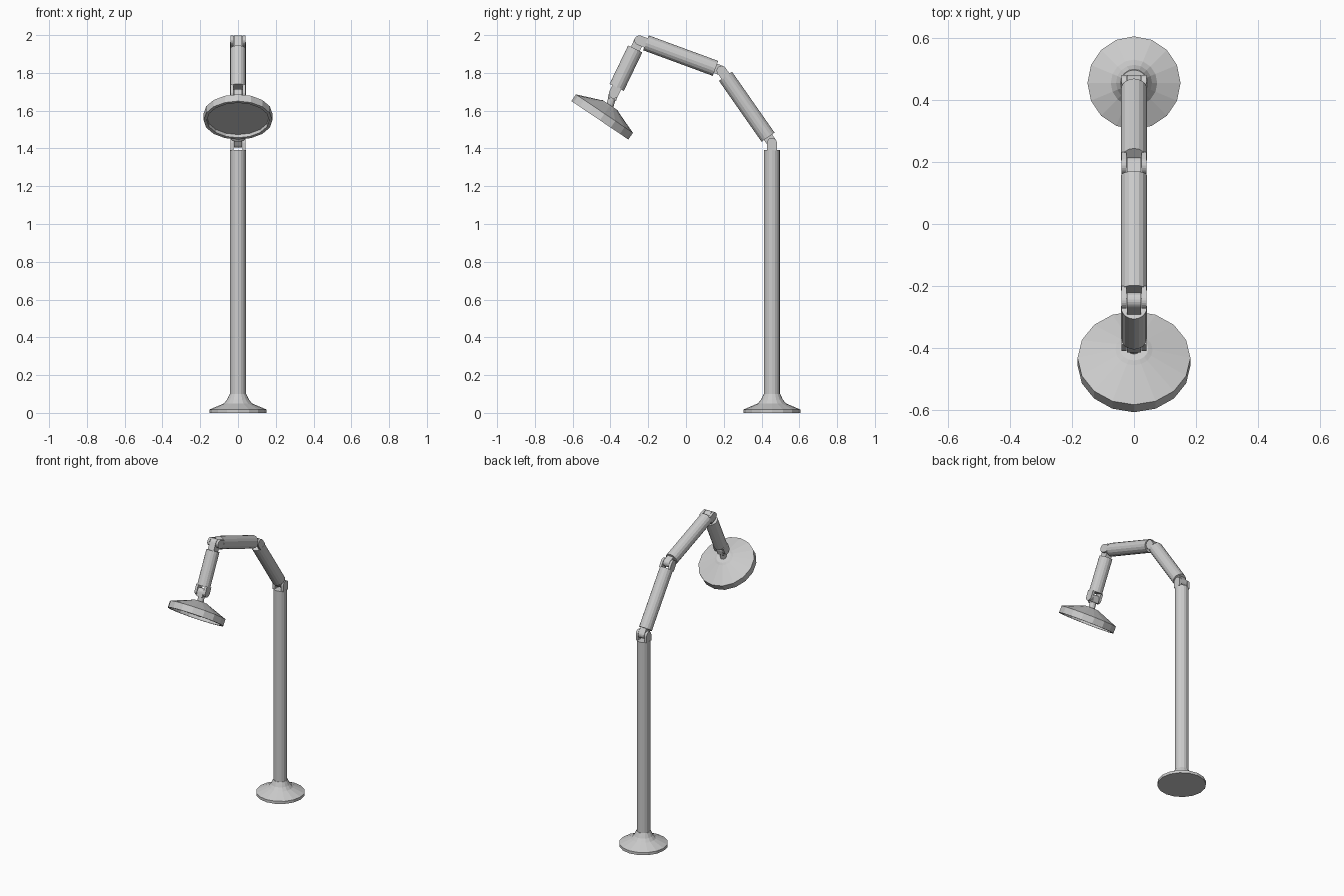
import bpy, bmesh, math
from mathutils import Vector, Matrix

if "Cube" in bpy.data.objects:
    bpy.data.objects.remove(bpy.data.objects["Cube"])

SIDES = 16
R = 0.042          # tube radius
X = Vector((1, 0, 0))


def finish(bm, name):
    bmesh.ops.remove_doubles(bm, verts=bm.verts, dist=1e-5)
    bmesh.ops.recalc_face_normals(bm, faces=bm.faces)
    me = bpy.data.meshes.new(name)
    bm.to_mesh(me)
    bm.free()
    ob = bpy.data.objects.new(name, me)
    bpy.context.collection.objects.link(ob)
    return ob


def frame(origin, axis):
    """Matrix whose local z follows axis and local x stays world x."""
    z = axis.normalized()
    m = Matrix((X, z.cross(X), z)).transposed().to_4x4()
    return Matrix.Translation(origin) @ m


def lathe(name, profile, mat, sides=SIDES):
    """Revolve (radius, height) points, capping both ends."""
    bm = bmesh.new()
    rings = []
    for r, h in profile:
        rings.append([bm.verts.new(mat @ Vector((r * math.cos(a), r * math.sin(a), h)))
                      for a in (2 * math.pi * i / sides for i in range(sides))])
    for a, b in zip(rings, rings[1:]):
        for i in range(sides):
            j = (i + 1) % sides
            bm.faces.new((a[i], a[j], b[j], b[i]))
    bm.faces.new(rings[0])
    bm.faces.new(rings[-1])
    return finish(bm, name)


def lug(name, pivot, axis, x0, x1, reach, r=0.026):
    """Hinge plate: round around the pivot, straight sides reaching along axis."""
    mat = frame(pivot, axis)
    n = 10
    outline = [(reach, r)]
    outline = [(r, reach)] + [(r * math.cos(math.pi * i / n), -r * math.sin(math.pi * i / n))
                              for i in range(n + 1)] + [(-r, reach)]
    bm = bmesh.new()
    face = bm.faces.new([bm.verts.new(mat @ Vector((x0, u, v))) for u, v in outline])
    ext = bmesh.ops.extrude_face_region(bm, geom=[face], use_keep_orig=True)
    bmesh.ops.translate(bm, vec=(x1 - x0, 0, 0),
                        verts=[g for g in ext["geom"] if isinstance(g, bmesh.types.BMVert)])
    return finish(bm, name)


# pivots along the lamp, from base to head
foot = Vector((0, 0.455, 0))
joints = [Vector((0, 0.455, 1.43)), Vector((0, 0.188, 1.812)),
          Vector((0, -0.247, 1.972)), Vector((0, -0.383, 1.69))]

# shade placement
shade_axis = Vector((0, 0.56, 0.83))
shade_origin = Vector((0, -0.456, 1.549))
shade_top = shade_origin + shade_axis.normalized() * 0.095

# flared base
lathe("base", [(0.15, 0), (0.15, 0.018), (0.075, 0.05), (0.058, 0.07), (0.044, 0.1)],
      Matrix.Translation(foot))

# tubes: pole then three arms, each between two pivots
nodes = [foot] + joints
names = ["pole", "lower_arm", "middle_arm", "upper_arm"]
starts = [0.09, 0.036, 0.034, 0.05]
for name, a, b, s in zip(names, nodes, nodes[1:], starts):
    d = b - a
    lathe(name, [(R, s), (R, d.length - 0.037)], frame(a, d))

# hinges: outer fork on the earlier part, middle tongue on the next part
ahead = joints[1:] + [shade_top]
for i, p in enumerate(joints):
    for side in (-1, 1):
        lug(f"hinge_fork_{i + 1}", p, nodes[i] - p, side * 0.024, side * 0.04, 0.04)
    if i < 3:
        lug(f"hinge_tongue_{i + 1}", p, ahead[i] - p, -0.022, 0.022, 0.055)

# stem from the last hinge to the shade
lug("shade_stem_tongue", joints[3], ahead[3] - joints[3], -0.022, 0.022, 0.03, r=0.024)
stem = shade_top - joints[3]
lathe("shade_stem", [(0.02, 0.0), (0.02, stem.length + 0.012)], frame(joints[3], stem), 12)

# shade with recessed light face
lathe("shade", [(0.165, 0.02), (0.165, 0), (0.182, 0), (0.182, 0.043),
                (0.06, 0.09), (0.046, 0.097)], frame(shade_origin, shade_axis))
